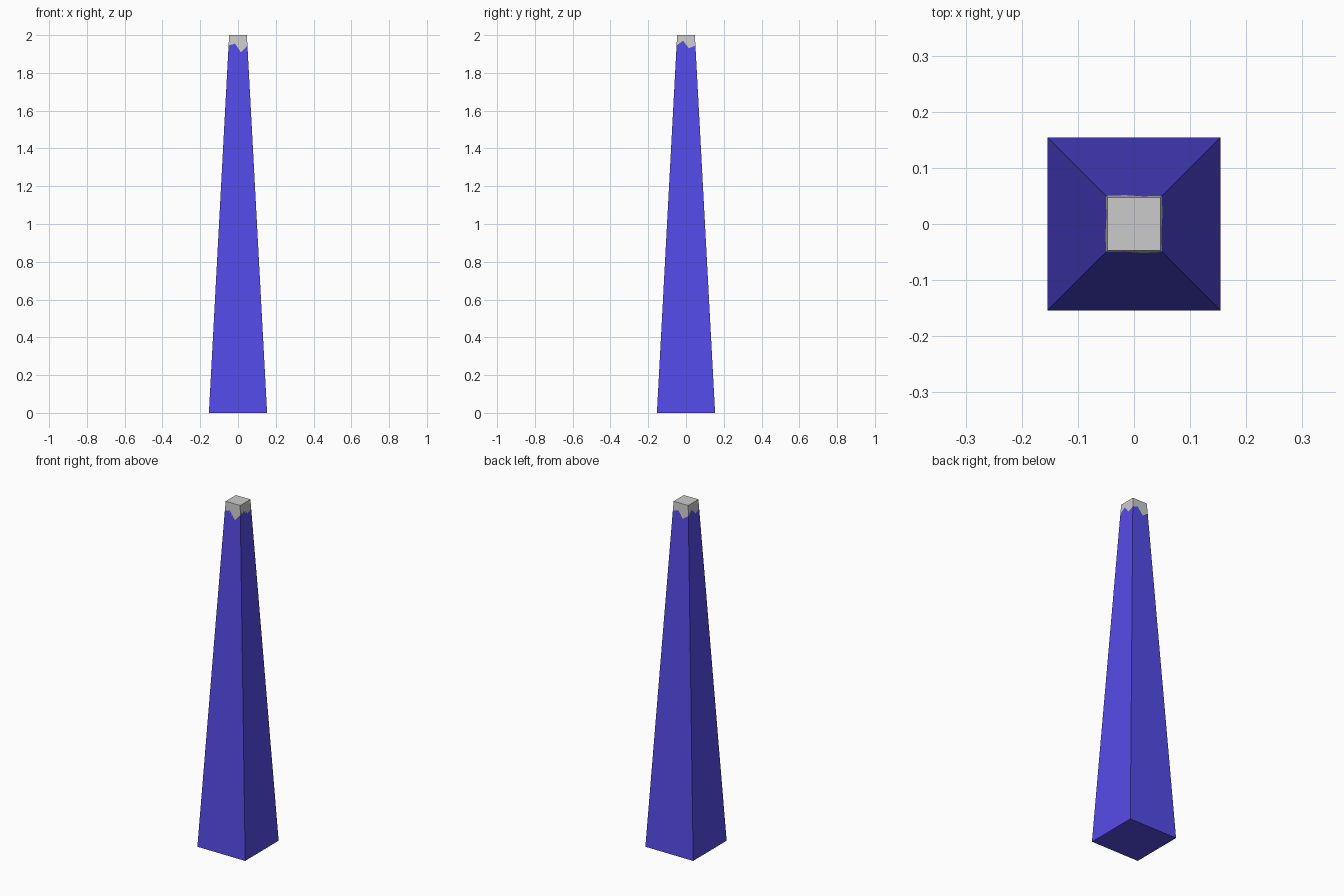
import bpy, bmesh

if "Cube" in bpy.data.objects:
    bpy.data.objects.remove(bpy.data.objects["Cube"])

BASE, TOP, HEIGHT = 0.154, 0.047, 2.0


def half(z):
    return BASE + (TOP - BASE) * z / HEIGHT


def side_point(side, t, z):
    # Point on a tapered side; t runs -1..1 from left to right seen from outside
    h = half(z)
    x, y = t * h, -h
    for _ in range(side):
        x, y = -y, x
    return (x, y, z)


# Jagged seam heights: corner, peak, dip for the front, right, back and left sides
SEAM = [
    (1.945, 1.955, 1.908),
    (1.945, 1.970, 1.930),
    (1.945, 1.957, 1.915),
    (1.940, 1.965, 1.930),
]
STEPS = (-1, -0.32, 0.30)


def build(name, end_z):
    bm = bmesh.new()
    ring = [bm.verts.new(side_point(s, t, z))
            for s in range(4) for t, z in zip(STEPS, SEAM[s])]
    end = [bm.verts.new(side_point(s, -1, end_z)) for s in range(4)]
    for s in range(4):
        seam = [ring[(3 * s + k) % 12] for k in range(4)]
        bm.faces.new(seam + [end[(s + 1) % 4], end[s]])
    bm.faces.new(end)
    bmesh.ops.triangulate(bm, faces=[f for f in bm.faces if len(f.verts) > 4])
    bmesh.ops.recalc_face_normals(bm, faces=bm.faces)
    # Make sure the flat end faces outwards
    bm.faces.ensure_lookup_table()
    flat = next(f for f in bm.faces if all(v in end for v in f.verts))
    if flat.normal.z * (end_z - 1) < 0:
        bmesh.ops.reverse_faces(bm, faces=bm.faces)
    # Merge coplanar triangles back into flat sides
    bmesh.ops.dissolve_limit(bm, angle_limit=0.01, verts=bm.verts, edges=bm.edges)
    mesh = bpy.data.meshes.new(name)
    bm.to_mesh(mesh)
    bm.free()
    obj = bpy.data.objects.new(name, mesh)
    bpy.context.collection.objects.link(obj)
    return obj


# Tapered blue shaft
shaft = build("tapered_shaft", 0)
blue = bpy.data.materials.new("blue")
blue.diffuse_color = (0.09, 0.07, 0.8, 1)
blue.use_nodes = True
blue.node_tree.nodes["Principled BSDF"].inputs["Base Color"].default_value = blue.diffuse_color
shaft.data.materials.append(blue)

# Grey broken tip
build("broken_tip", HEIGHT)
